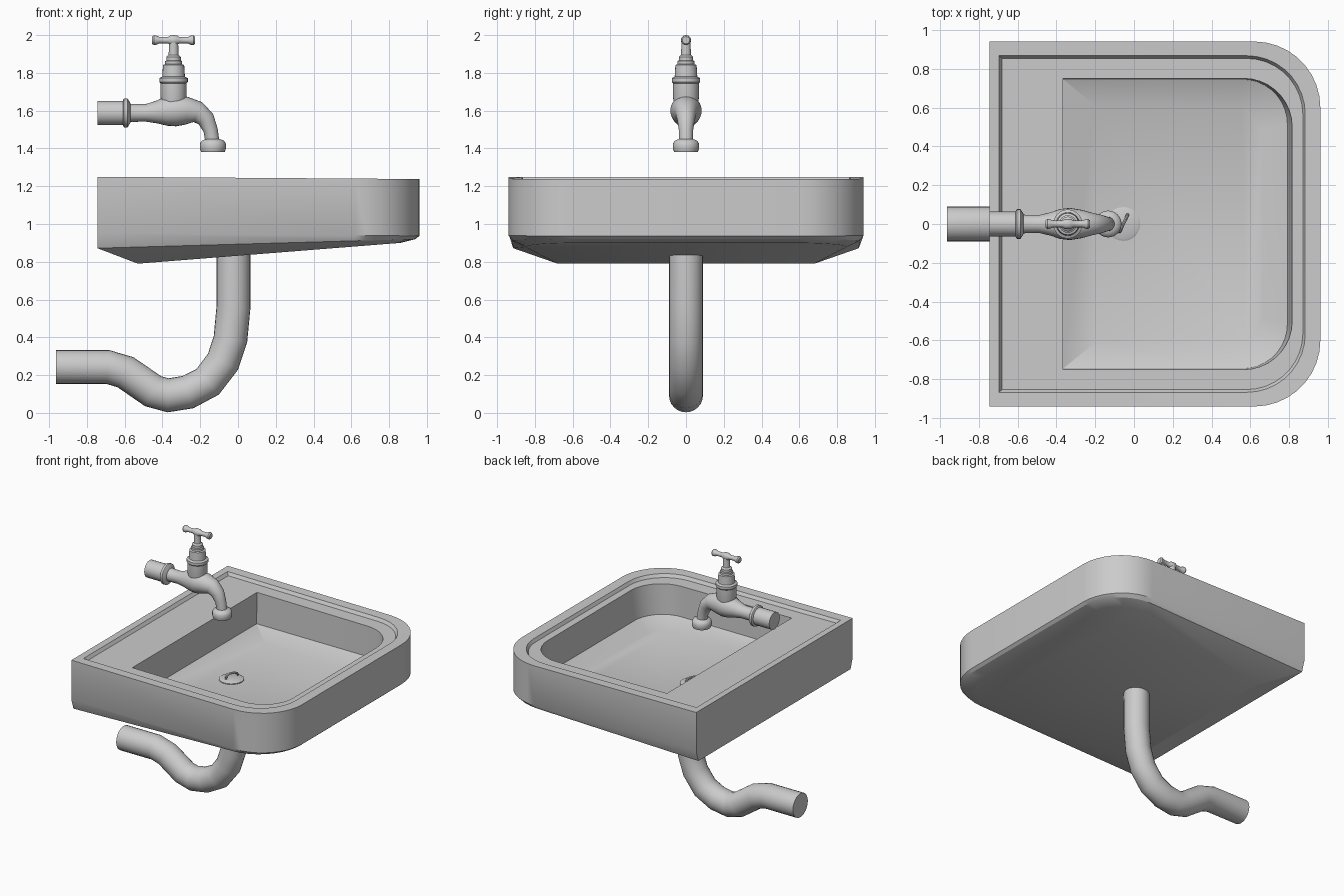
import bpy, bmesh, math
from mathutils import Vector


def finish(name, bm, angle=35):
    bmesh.ops.recalc_face_normals(bm, faces=bm.faces)
    me = bpy.data.meshes.new(name)
    bm.to_mesh(me)
    bm.free()
    ob = bpy.data.objects.new(name, me)
    bpy.context.collection.objects.link(ob)
    bpy.ops.object.select_all(action='DESELECT')
    ob.select_set(True)
    bpy.context.view_layer.objects.active = ob
    bpy.ops.object.shade_smooth_by_angle(angle=math.radians(angle))
    return ob


def loft(name, rings, angle=35):
    """Skin matching closed rings and cap both ends."""
    bm = bmesh.new()
    vs = [[bm.verts.new(p) for p in r] for r in rings]
    for a, b in zip(vs, vs[1:]):
        for i in range(len(a)):
            j = (i + 1) % len(a)
            bm.faces.new((a[i], a[j], b[j], b[i]))
    bm.faces.new(vs[0])
    bm.faces.new(vs[-1])
    return finish(name, bm, angle)


def tube(name, stations, segs=24, angle=35):
    """Round sweep through (x, z, radius) stations in the y = 0 plane."""
    rings = []
    for i, (x, z, r) in enumerate(stations):
        a = stations[max(i - 1, 0)]
        b = stations[min(i + 1, len(stations) - 1)]
        t = Vector((b[0] - a[0], b[1] - a[1])).normalized()
        ring = []
        for k in range(segs):
            w = 2 * math.pi * k / segs
            c = r * math.cos(w)
            ring.append((x - t.y * c, r * math.sin(w), z + t.x * c))
        rings.append(ring)
    return loft(name, rings, angle)


def d_ring(x0, x1, y0, y1, rad, z0, z1, n=9):
    """D-shaped outline: square at x0, rounded at x1; y and z vary along x."""
    pts = [(x0, -y0)]
    for k in range(n + 1):
        w = math.pi / 2 * (k / n - 1)
        pts.append((x1 - rad + rad * math.cos(w), -(y1 - rad) + rad * math.sin(w)))
    pts += [(x, -y) for x, y in reversed(pts)]
    return [(x, y, z0 + (z1 - z0) * (x - x0) / (x1 - x0)) for x, y in pts]


# Basin: floor, bowl walls, deck, raised rim, outer wall, sloping underside
loft("basin", [
    d_ring(-0.20, 0.66, 0.61, 0.61, 0.13, 0.93, 0.93),
    d_ring(-0.365, 0.79, 0.745, 0.745, 0.23, 0.985, 0.985),
    d_ring(-0.365, 0.815, 0.75, 0.75, 0.25, 1.222, 1.212),
    d_ring(-0.68, 0.87, 0.853, 0.853, 0.29, 1.225, 1.212),
    d_ring(-0.695, 0.882, 0.867, 0.867, 0.30, 1.248, 1.236),
    d_ring(-0.745, 0.96, 0.94, 0.94, 0.34, 1.25, 1.238),
    d_ring(-0.745, 0.96, 0.94, 0.94, 0.34, 0.95, 0.937),
    d_ring(-0.745, 0.94, 0.915, 0.92, 0.33, 0.872, 0.92),
    d_ring(-0.53, 0.86, 0.68, 0.85, 0.28, 0.79, 0.90),
], 25)

# Drain plug with its little lift handle
tube("drain_plug", [(-0.055, 0.92, 0.087), (-0.055, 0.936, 0.087), (-0.055, 0.942, 0.075)])
handle = tube("plug_handle", [
    (-0.045, -0.005, 0.008), (-0.04, 0.02, 0.008), (-0.02, 0.035, 0.008),
    (0.02, 0.035, 0.008), (0.045, 0.025, 0.008), (0.052, 0.01, 0.008)], 8)
handle.location = (-0.055, 0, 0.942)
handle.rotation_euler.z = math.radians(65)

# Waste pipe with trap bend
pipe = [(-0.024, 0.86), (-0.024, 0.56), (-0.04, 0.39), (-0.08, 0.27), (-0.16, 0.165),
        (-0.265, 0.11), (-0.37, 0.093), (-0.45, 0.115), (-0.595, 0.215),
        (-0.69, 0.243), (-0.963, 0.243)]
tube("waste_pipe", [(x, z, 0.09) for x, z in pipe])

# Tap: wall inlet and collar
tube("tap_inlet", [(-0.745, 1.588, 0.064), (-0.60, 1.588, 0.064)])
tube("tap_collar", [(-0.61, 1.588, 0.066), (-0.603, 1.588, 0.077),
                    (-0.585, 1.588, 0.077), (-0.568, 1.588, 0.05)])

# Tap body bulging in the middle and bending down into the spout
tube("tap_body", [
    (-0.60, 1.588, 0.05), (-0.55, 1.588, 0.047), (-0.49, 1.588, 0.046),
    (-0.43, 1.592, 0.06), (-0.38, 1.597, 0.077), (-0.33, 1.60, 0.083),
    (-0.27, 1.60, 0.073), (-0.212, 1.592, 0.057), (-0.17, 1.555, 0.047),
    (-0.145, 1.497, 0.038), (-0.133, 1.42, 0.037)], 24, 50)
tube("tap_nozzle", [
    (-0.133, 1.45, 0.038), (-0.133, 1.44, 0.06), (-0.133, 1.425, 0.069),
    (-0.133, 1.40, 0.069), (-0.133, 1.382, 0.063)])

# Bonnet and stem, turned about the vertical axis
tube("tap_bonnet", [(-0.341, z, r) for z, r in [
    (1.62, 0.06), (1.67, 0.069), (1.745, 0.069), (1.752, 0.075), (1.772, 0.075),
    (1.78, 0.06), (1.842, 0.056), (1.846, 0.045), (1.862, 0.045), (1.866, 0.038),
    (1.885, 0.038), (1.895, 0.026), (1.97, 0.024)]])

# Cross handle with hub and flared ends
half = [(0.0, 0.027), (0.018, 0.025), (0.03, 0.017), (0.075, 0.017),
        (0.09, 0.024), (0.105, 0.026), (0.114, 0.019)]
profile = [(-d, r) for d, r in reversed(half[1:])] + half
tube("tap_handle", [(-0.341 + d, 1.973, r) for d, r in profile], 16)
